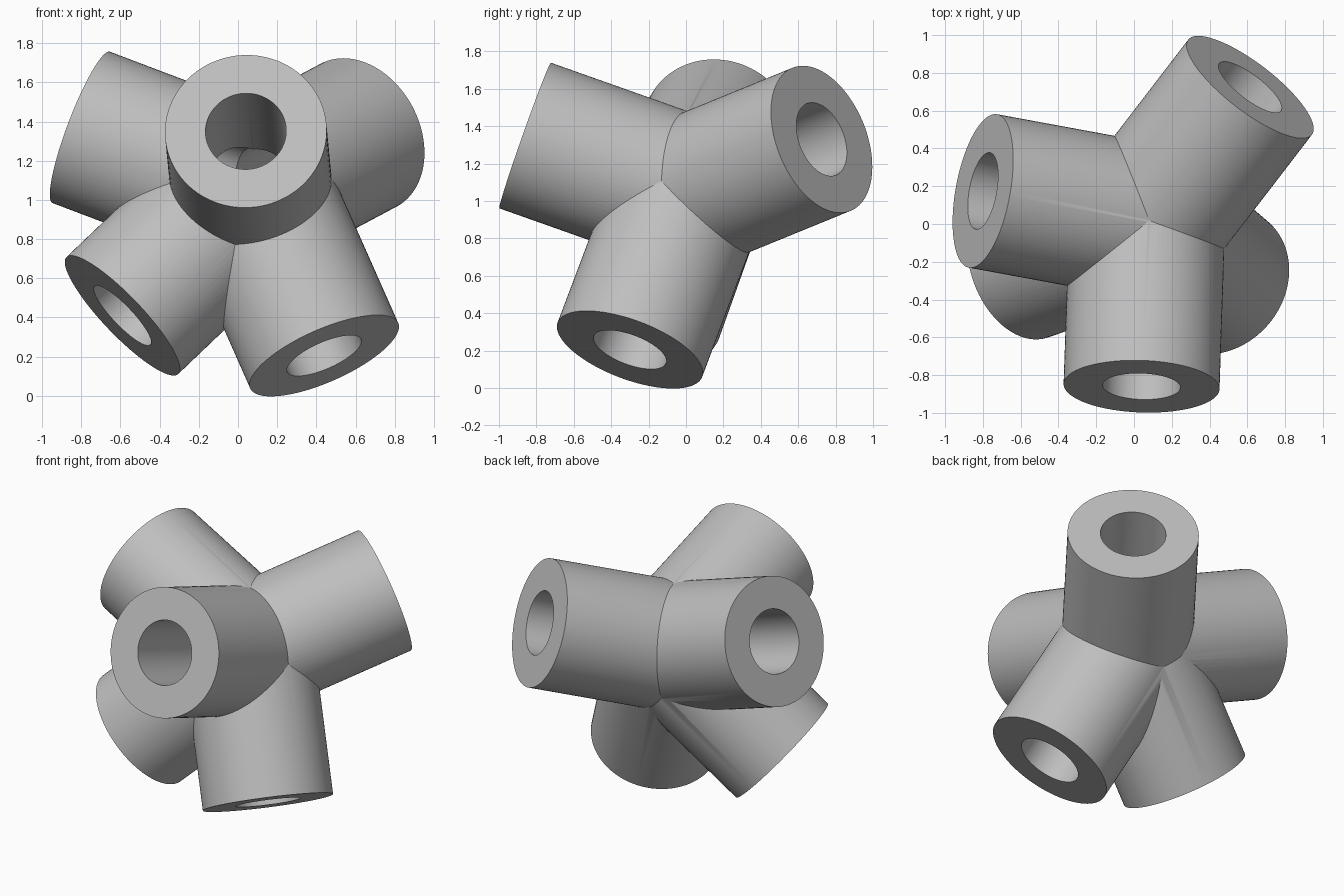
import bpy
from mathutils import Vector

cube = bpy.data.objects.get("Cube")
if cube:
    bpy.data.objects.remove(cube, do_unlink=True)

HUB = Vector((0.07, 0.015, 1.04))
OUTER, BORE = 0.413, 0.206

# Centre of each open tube end
ENDS = {
    "front": (0.04, -0.86, 1.35),
    "right": (-0.80, 0.175, 1.37),
    "back_left": (0.615, 0.725, 1.33),
    "lower_right": (-0.59, -0.21, 0.41),
    "lower_left": (0.44, -0.30, 0.205),
}

# Plain grey
grey = bpy.data.materials.new("plain grey")
grey.use_nodes = True
colour = (0.52, 0.52, 0.52, 1)
grey.diffuse_color = colour
grey.node_tree.nodes["Principled BSDF"].inputs["Base Color"].default_value = colour


def cylinder(name, radius, end, overshoot=0.0):
    """Cylinder running from the hub centre out to a tube end."""
    axis = Vector(end) - HUB
    length = axis.length + overshoot
    bpy.ops.mesh.primitive_cylinder_add(
        vertices=96, radius=radius, depth=length,
        location=HUB + axis.normalized() * length / 2,
        rotation=axis.to_track_quat("Z", "Y").to_euler())
    obj = bpy.context.object
    obj.name = name
    obj.data.materials.append(grey)
    return obj


def combine(target, tool, operation):
    """Apply an exact boolean, then discard the tool."""
    mod = target.modifiers.new(operation, "BOOLEAN")
    mod.operation, mod.solver, mod.object = operation, "EXACT", tool
    bpy.ops.object.select_all(action="DESELECT")
    target.select_set(True)
    bpy.context.view_layer.objects.active = target
    bpy.ops.object.modifier_apply(modifier=mod.name)
    bpy.data.objects.remove(tool, do_unlink=True)


# Outer tubes merged into one connector
tubes = [cylinder(name + "_tube", OUTER, end) for name, end in ENDS.items()]
connector = tubes[0]
connector.name = "five_way_connector"
for tube in tubes[1:]:
    combine(connector, tube, "UNION")

# Bores meeting inside the hub
for name, end in ENDS.items():
    combine(connector, cylinder(name + "_bore", BORE, end, 0.05), "DIFFERENCE")

bpy.ops.object.select_all(action="DESELECT")
connector.select_set(True)
bpy.context.view_layer.objects.active = connector
bpy.ops.object.shade_smooth_by_angle(angle=0.5)
